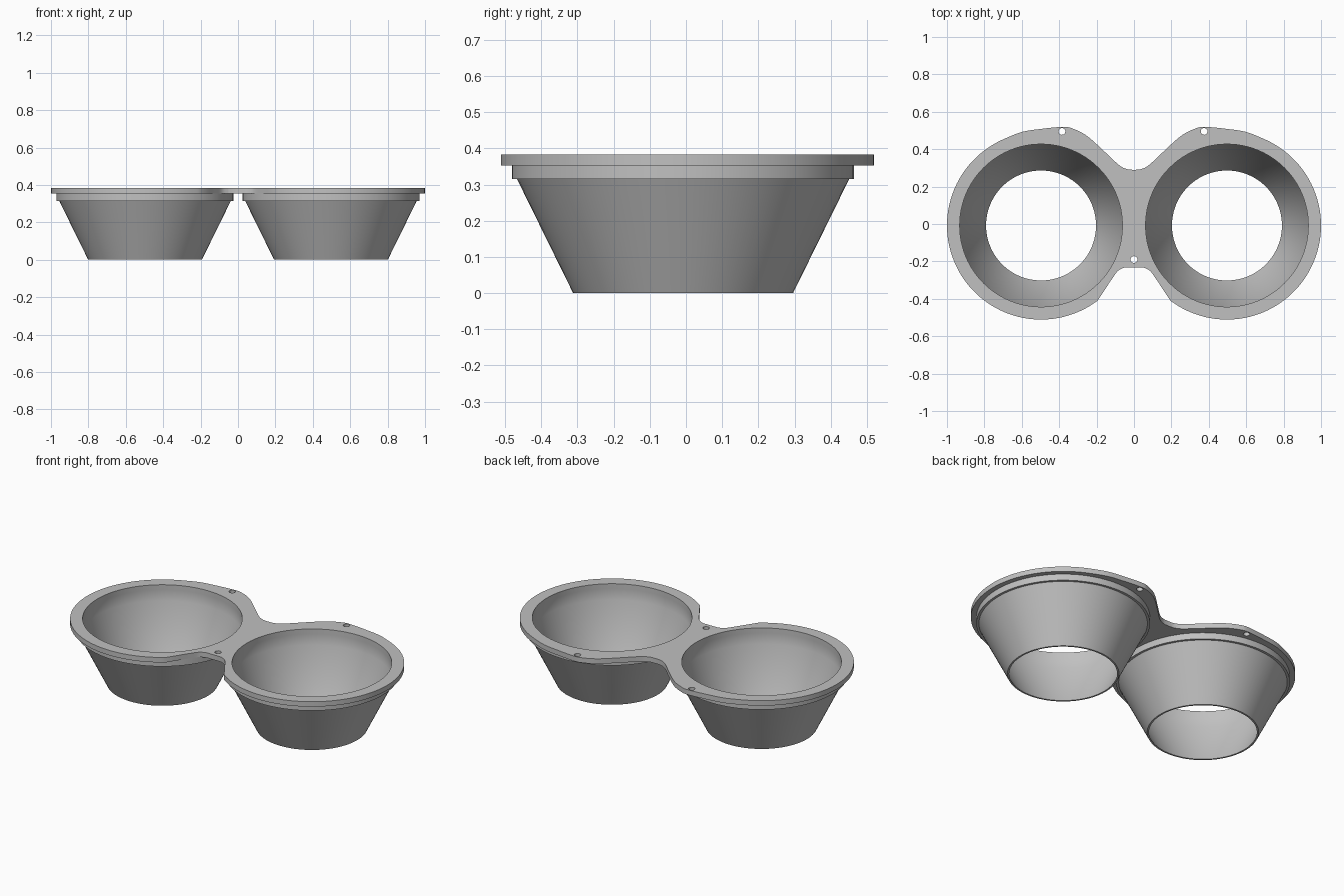
import bpy, bmesh
from math import sin, cos, pi, radians

cube = bpy.data.objects.get("Cube")
if cube:
    bpy.data.objects.remove(cube, do_unlink=True)

CX, CY = 0.497, -0.008      # cup centre
RIM_R, OPEN_R = 0.503, 0.435
PLATE_Z, TOP_Z = 0.353, 0.383
SEGS = 96

grey = bpy.data.materials.new("plain grey")
grey.use_nodes = True
colour = (0.53, 0.53, 0.53, 1)
grey.diffuse_color = colour
grey.node_tree.nodes["Principled BSDF"].inputs["Base Color"].default_value = colour


def circle(x, y, r, n):
    return [(x + r * cos(2 * pi * i / n), y + r * sin(2 * pi * i / n)) for i in range(n)]


def finish(obj):
    bpy.ops.object.select_all(action='DESELECT')
    obj.select_set(True)
    bpy.context.view_layer.objects.active = obj
    if obj.type == 'CURVE':
        bpy.ops.object.convert(target='MESH')
    bpy.ops.object.shade_smooth_by_angle(angle=radians(30))


def smooth_path(pts, steps=6):
    """Catmull-Rom curve through the points."""
    out = []
    p = [pts[0]] + pts + [pts[-1]]
    for a, b, c, d in zip(p, p[1:], p[2:], p[3:]):
        for i in range(steps):
            t = i / steps
            out.append(tuple(
                0.5 * (2 * b[k] + (c[k] - a[k]) * t
                       + (2 * a[k] - 5 * b[k] + 4 * c[k] - d[k]) * t * t
                       + (3 * b[k] - a[k] - 3 * c[k] + d[k]) * t ** 3) for k in (0, 1)))
    return out + [pts[-1]]


# Tapered cups: open funnels with a stepped collar under the plate
def make_cup(name, x):
    profile = [(OPEN_R, PLATE_Z), (OPEN_R, 0.287), (0.294, 0), (0.304, 0),
               (0.459, 0.315), (0.473, 0.315), (0.473, PLATE_Z)]
    bm = bmesh.new()
    rings = [[bm.verts.new((x + px, CY + py, z)) for px, py in circle(0, 0, r, SEGS)]
             for r, z in profile]
    for lo, hi in zip(rings, rings[1:]):
        for i in range(SEGS):
            j = (i + 1) % SEGS
            bm.faces.new((lo[i], lo[j], hi[j], hi[i]))
    bmesh.ops.recalc_face_normals(bm, faces=bm.faces)
    # The outermost collar wall must face away from the axis
    wall = max(bm.faces, key=lambda f: (f.calc_center_median().x, f.calc_center_median().z))
    if wall.normal.x < 0:
        bmesh.ops.reverse_faces(bm, faces=bm.faces)
    mesh = bpy.data.meshes.new(name)
    bm.to_mesh(mesh)
    bm.free()
    mesh.materials.append(grey)
    obj = bpy.data.objects.new(name, mesh)
    bpy.context.collection.objects.link(obj)
    finish(obj)


make_cup("left_cup", CX)
make_cup("right_cup", -CX)

# Top plate outline for one half, from front waist round the rim to back waist
front = smooth_path([(0.05, -0.232), (0.085, -0.25), (0.118, -0.294), (0.155, -0.35)])
arc = [(CX + RIM_R * cos(radians(a)), CY + RIM_R * sin(radians(a)))
       for a in range(-127, 68, 3)]
back = smooth_path([(0.69, 0.457), (0.6, 0.492), (0.5, 0.508), (0.385, 0.519), (0.33, 0.511),
                    (0.25, 0.47), (0.15, 0.38), (0.08, 0.315), (0.04, 0.294), (0.01, 0.29)])
half = front + arc + back
outline = half + [(-x, y) for x, y in reversed(half)]

# Plate with two cup openings and three screw holes
loops = [outline]
loops += [circle(s * CX, CY, OPEN_R, SEGS) for s in (-1, 1)]
loops += [circle(x, y, 0.018, 24) for x, y in ((0, -0.19), (-0.385, 0.495), (0.375, 0.495))]
curve = bpy.data.curves.new("top_plate", 'CURVE')
curve.dimensions = '2D'
curve.fill_mode = 'BOTH'
curve.extrude = (TOP_Z - PLATE_Z) / 2
for loop in loops:
    spline = curve.splines.new('POLY')
    spline.points.add(len(loop) - 1)
    for point, (x, y) in zip(spline.points, loop):
        point.co = (x, y, 0, 1)
    spline.use_cyclic_u = True
curve.materials.append(grey)
plate = bpy.data.objects.new("top_plate", curve)
plate.location.z = (TOP_Z + PLATE_Z) / 2
bpy.context.collection.objects.link(plate)
finish(plate)
